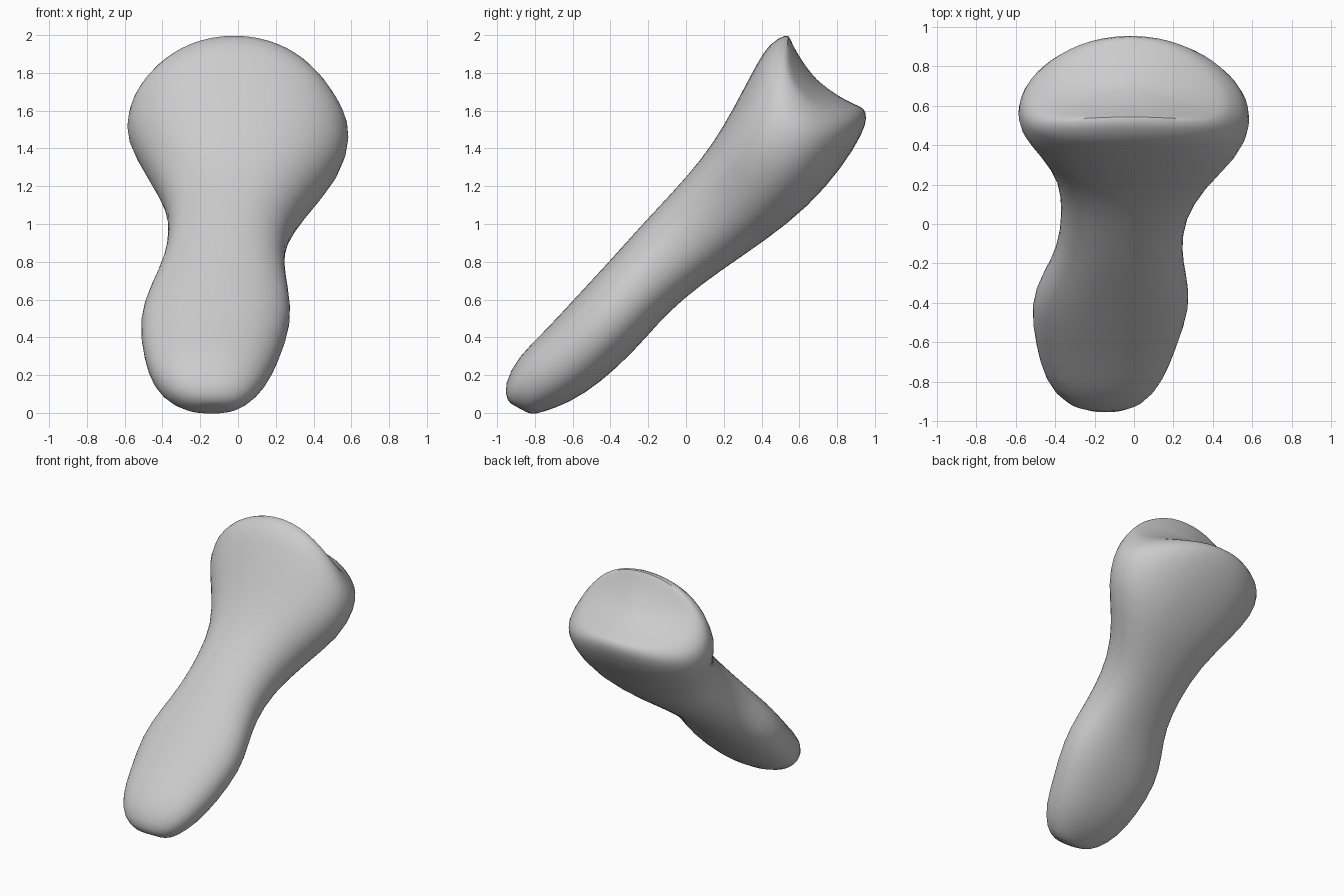
import bpy
import bmesh
import math
from mathutils import Vector

cube = bpy.data.objects.get("Cube")
if cube:
    bpy.data.objects.remove(cube, do_unlink=True)

SIDES = 28

# Cross-sections from foot to head:
# front y, front z, back y, back z, lowest x, highest x, side dip
SECTIONS = [
    (-0.95, 0.06, -0.82, -0.01, -0.25, -0.02, 0),
    (-0.965, 0.15, -0.77, 0.0, -0.37, 0.07, 0),
    (-0.89, 0.3, -0.62, 0.05, -0.46, 0.16, 0),
    (-0.75, 0.43, -0.45, 0.16, -0.5, 0.22, 0),
    (-0.55, 0.65, -0.27, 0.33, -0.53, 0.29, 0),
    (-0.4, 0.81, -0.15, 0.47, -0.47, 0.27, 0),
    (-0.25, 0.98, -0.02, 0.6, -0.39, 0.24, 0),
    (-0.08, 1.16, 0.18, 0.75, -0.365, 0.26, 0),
    (0.08, 1.34, 0.42, 0.91, -0.38, 0.38, 0),
    (0.2, 1.52, 0.65, 1.09, -0.5, 0.56, 0),
    (0.3, 1.71, 0.83, 1.3, -0.6, 0.6, 0.04),
    (0.38, 1.86, 0.94, 1.48, -0.585, 0.57, 0.13),
    (0.44, 1.96, 0.965, 1.57, -0.57, 0.53, 0.18),
    (0.54, 2.015, 0.945, 1.615, -0.52, 0.48, 0.19),
]
CUP = 0.07  # depth of the hollow joint face


def soft(value):
    """Slightly squared-off ellipse."""
    return math.copysign(abs(value) ** 0.9, value)


def ring(bm, section, scale=1.0, cup=0.0):
    fy, fz, by, bz, low, high, dip = section
    front, back = Vector((0, fy, fz)), Vector((0, by, bz))
    middle = (front + back) / 2 + Vector(((low + high) / 2, 0, 0))
    across = (front - back) / 2
    along = Vector((0, fz - bz, by - fy)).normalized()
    verts = []
    for i in range(SIDES):
        angle = math.tau * i / SIDES
        u, v = scale * soft(math.sin(angle)), scale * soft(math.cos(angle))
        lift = -(dip - cup) * u * u - cup * (1 - v * v)
        side = Vector((u * (high - low) / 2, 0, 0))
        verts.append(bm.verts.new(middle + side + across * v + along * lift))
    return verts


def bridge(bm, a, b):
    for i in range(SIDES):
        j = (i + 1) % SIDES
        bm.faces.new((a[i], a[j], b[j], b[i]))


def close(bm, loop):
    centre = sum((v.co for v in loop), Vector()) / SIDES
    tip = bm.verts.new(centre)
    for i in range(SIDES):
        bm.faces.new((loop[i], loop[(i + 1) % SIDES], tip))


# Shaft with a rounded foot and a flared head
bm = bmesh.new()
loops = [ring(bm, section) for section in SECTIONS]
# Saddle-shaped joint face inside the rim
loops += [ring(bm, SECTIONS[-1], scale, CUP) for scale in (0.9, 0.65, 0.35, 0.08)]
for a, b in zip(loops, loops[1:]):
    bridge(bm, a, b)
close(bm, loops[0])
close(bm, loops[-1])
bmesh.ops.recalc_face_normals(bm, faces=bm.faces)

mesh = bpy.data.meshes.new("bone")
bm.to_mesh(mesh)
bm.free()
bone = bpy.data.objects.new("bone", mesh)
bpy.context.collection.objects.link(bone)

# Plain grey surface
grey = bpy.data.materials.new("light grey")
grey.use_nodes = True
colour = (0.6, 0.6, 0.6, 1)
grey.diffuse_color = colour
grey.node_tree.nodes["Principled BSDF"].inputs["Base Color"].default_value = colour
mesh.materials.append(grey)

# Smooth skin
skin = bone.modifiers.new("smooth skin", 'SUBSURF')
skin.levels = skin.render_levels = 1
bpy.ops.object.select_all(action='DESELECT')
bone.select_set(True)
bpy.context.view_layer.objects.active = bone
bpy.ops.object.modifier_apply(modifier=skin.name)
bpy.ops.object.shade_smooth_by_angle(angle=math.radians(40))
